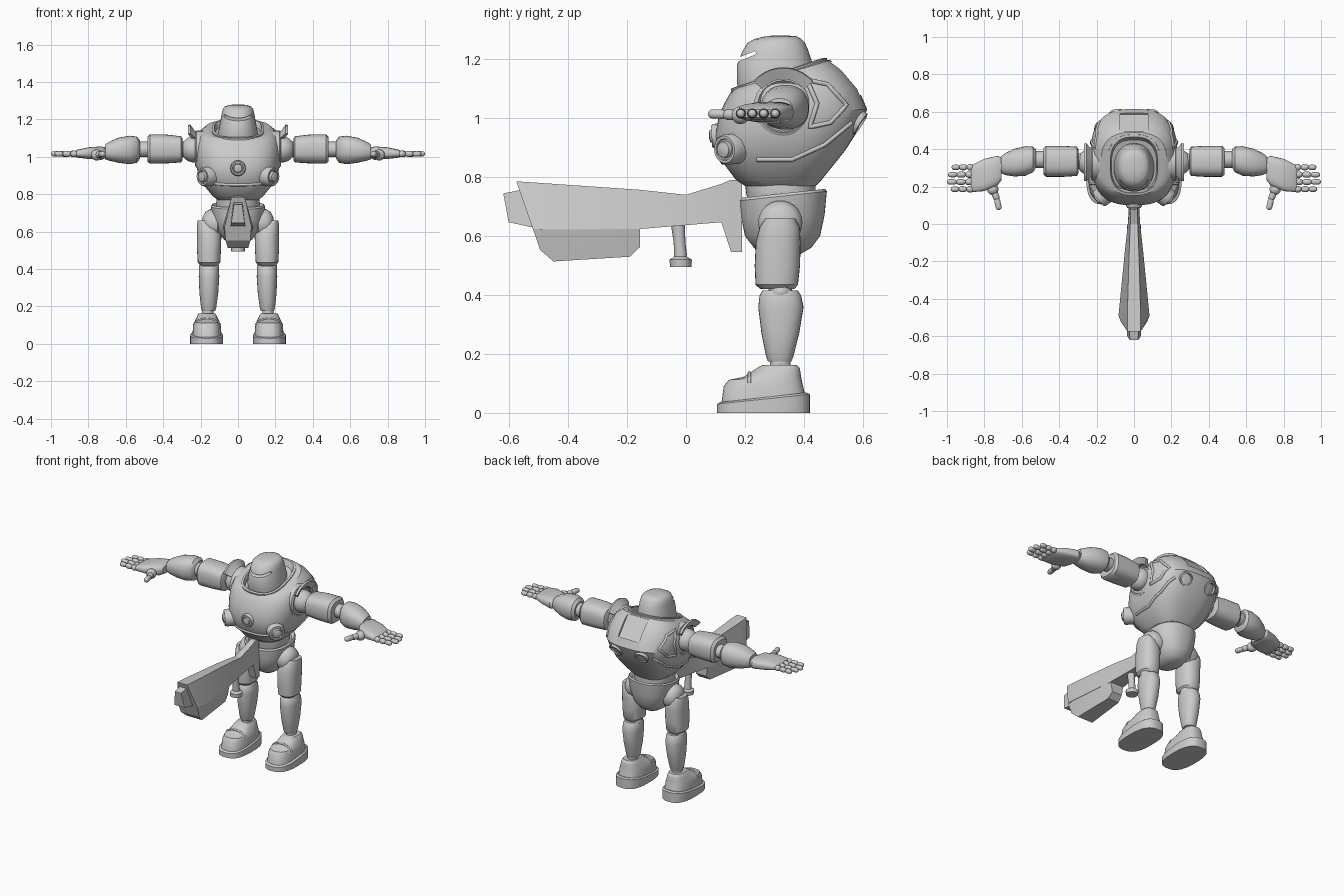
import bpy, bmesh, math
from mathutils import Vector, Matrix
from mathutils.bvhtree import BVHTree

if "Cube" in bpy.data.objects:
    bpy.data.objects.remove(bpy.data.objects["Cube"])

grey = bpy.data.materials.new("plain grey")
grey.use_nodes = True
grey.diffuse_color = (0.6, 0.6, 0.6, 1)
grey.node_tree.nodes["Principled BSDF"].inputs["Base Color"].default_value = (0.6, 0.6, 0.6, 1)


def finish(obj, mirror=False, angle=35):
    """Material, smoothing and optional left/right mirroring."""
    obj.data.materials.append(grey)
    bpy.ops.object.select_all(action='DESELECT')
    obj.select_set(True)
    bpy.context.view_layer.objects.active = obj
    bpy.ops.object.shade_smooth_by_angle(angle=math.radians(angle))
    if mirror:
        obj.modifiers.new("Mirror", 'MIRROR')
    return obj


def loft(name, rings, mirror=False, angle=35, matrix=None):
    """Skin a list of equal point rings and cap both ends."""
    bm = bmesh.new()
    loops = [[bm.verts.new(p) for p in ring] for ring in rings]
    n = len(loops[0])
    for a, b in zip(loops, loops[1:]):
        for i in range(n):
            j = (i + 1) % n
            bm.faces.new((a[i], a[j], b[j], b[i]))
    bm.faces.new(loops[0])
    bm.faces.new(loops[-1])
    bmesh.ops.recalc_face_normals(bm, faces=bm.faces)
    if matrix:
        bm.transform(matrix)
    mesh = bpy.data.meshes.new(name)
    bm.to_mesh(mesh)
    bm.free()
    obj = bpy.data.objects.new(name, mesh)
    bpy.context.collection.objects.link(obj)
    return finish(obj, mirror, angle)


def unit_oval(n, e):
    pts = []
    for i in range(n):
        a = math.tau * i / n
        c, s = math.cos(a), math.sin(a)
        pts.append((math.copysign(abs(c) ** (2 / e), c), math.copysign(abs(s) ** (2 / e), s)))
    return pts


def shell(name, sections, cx=0, e=2.7, n=48, **kw):
    """Stacked tilted ovals: (front z, front y, back z, back y, half width)."""
    return loft(name, [[(cx + w * u, (yf + yb) / 2 + (yb - yf) / 2 * v,
                         (zf + zb) / 2 + (zb - zf) / 2 * v) for u, v in unit_oval(n, e)]
                       for zf, yf, zb, yb, w in sections], **kw)


def limb(name, sections, axis='Z', e=2.0, n=28, **kw):
    """Ovals along an axis: (position, centre a, centre b, radius a, radius b)."""
    def place(t, a, b):
        return (t, a, b) if axis == 'X' else (a, b, t)
    return loft(name, [[place(t, a + ra * u, b + rb * v) for u, v in unit_oval(n, e)]
                       for t, a, b, ra, rb in sections], mirror=True, **kw)


def lathe(name, profile, loc, direction, mirror=True, n=28):
    """Revolve (radius, height) pairs about a direction."""
    m = Matrix.Translation(loc) @ Vector(direction).to_track_quat('Z', 'Y').to_matrix().to_4x4()
    return loft(name, [[(r * u, r * v, h) for u, v in unit_oval(n, 2)] for r, h in profile],
                mirror=mirror, matrix=m)


def capsule(name, a, b, r, n=14):
    a, b = Vector(a), Vector(b)
    d = (b - a).length
    ends = [(math.sin(k), 1 - math.cos(k)) for k in (0.15, 0.6, 1.1, math.pi / 2)]
    profile = [(r * s, r * c) for s, c in ends] + [(r * s, d - r * c) for s, c in reversed(ends)]
    return lathe(name, profile, a, b - a, n=n)


def ball(name, loc, r):
    return lathe(name, [(r * math.sin(k * math.pi / 14), -r * math.cos(k * math.pi / 14))
                        for k in range(1, 14)], loc, (1, 0, 0))


def cut(target, name, size, loc, tilt):
    """Cut a tilted box out of a part."""
    bpy.ops.mesh.primitive_cube_add(size=1, location=loc, rotation=(math.radians(tilt), 0, 0))
    c = bpy.context.object
    c.name, c.scale = name, size
    c.hide_render = True
    c.hide_set(True)
    m = target.modifiers.new("Cut", 'BOOLEAN')
    m.operation, m.object, m.solver = 'DIFFERENCE', c, 'EXACT'


def ridge(name, target, starts, direction, r, closed=False, mirror=True):
    """Raised trim that follows a part's surface."""
    me = target.data
    tree = BVHTree.FromPolygons([v.co for v in me.vertices], [p.vertices for p in me.polygons])
    hits = [tree.ray_cast(Vector(s), Vector(direction))[0] for s in starts]
    hits = [h for h in hits if h]
    cu = bpy.data.curves.new(name, 'CURVE')
    cu.dimensions, cu.bevel_depth, cu.bevel_resolution = '3D', r, 2
    sp = cu.splines.new('POLY')
    sp.points.add(len(hits) - 1)
    for p, h in zip(sp.points, hits):
        p.co = (*h, 1)
    sp.use_cyclic_u = closed
    obj = bpy.data.objects.new(name, cu)
    bpy.context.collection.objects.link(obj)
    cu.materials.append(grey)
    if mirror:
        obj.modifiers.new("Mirror", 'MIRROR')


def between(pts, steps=6, closed=False):
    pairs = list(zip(pts, pts[1:] + (pts[:1] if closed else [])))
    return [Vector(a).lerp(Vector(b), k / steps) for a, b in pairs for k in range(steps)]


# Torso, collar and back recess
torso = shell("torso", [
    (.77, .20, .77, .44, .11), (.79, .17, .79, .46, .135), (.85, .125, .84, .50, .18),
    (.90, .105, .89, .54, .208), (.95, .10, .96, .585, .225), (1.01, .112, 1.03, .615, .232),
    (1.05, .13, 1.10, .585, .228), (1.085, .15, 1.165, .53, .21), (1.10, .165, 1.197, .49, .175),
    (1.10, .18, 1.197, .465, .135), (1.06, .19, 1.13, .45, .12)])
cut(torso, "back_recess_cutter", (.15, .15, .1), (0, .576, 1.163), -50)
shell("collar", [(1.07, .16, 1.18, .48, .14), (1.10, .152, 1.205, .478, .14),
                 (1.105, .165, 1.205, .465, .127), (1.07, .18, 1.17, .45, .12)])
ridge("side_panel_rim", torso, between([(1, .41, 1.13), (1, .48, 1.115), (1, .545, 1.045),
      (1, .49, .985), (1, .42, .97), (1, .445, 1.05)], closed=True), (-1, 0, 0), .008, True)
ridge("chest_band", torso, [(x / 50, -1, .85 + .4 * (x / 50) ** 2) for x in range(-7, 8)],
      (0, 1, 0), .008, mirror=False)
ridge("lower_side_band", torso, between([(1, .24, .86), (1, .36, .86), (1, .47, .91), (1, .58, 1.0)]),
      (-1, 0, 0), .008)
lathe("back_vent", [(.045, -.03), (.042, .01), (.034, .012), (.03, -.01)], (.09, .585, .985), (.1, .8, -.5))
button = [(.052, -.03), (.052, .02), (.046, .03), (.037, .03), (.035, .023), (.029, .023), (.026, .038), (.01, .043)]
lathe("side_button", button, (.168, .15, .895), (.75, -.65, -.05))
lathe("centre_button", [(r * .8, h * .7) for r, h in button], (0, .108, .94), (0, -1, -.05), mirror=False)

# Helmet with visor slit
helmet = shell("helmet", [
    (1.06, .185, 1.10, .43, .105), (1.12, .173, 1.13, .435, .107), (1.18, .173, 1.19, .428, .095),
    (1.224, .19, 1.23, .415, .088), (1.255, .208, 1.257, .403, .081), (1.268, .23, 1.27, .39, .07),
    (1.276, .26, 1.278, .375, .05), (1.28, .29, 1.28, .35, .02)], e=2.2)
cut(helmet, "visor_cutter", (.3, .09, .012), (0, .195, 1.206), 22)

# Waist and pelvis
shell("waist", [(.68, .22, .68, .44, .10), (.74, .205, .75, .44, .118), (.785, .2, .785, .44, .112)], e=2.3)
shell("pelvis", [
    (.535, .27, .54, .39, .045), (.555, .235, .56, .425, .075), (.60, .20, .60, .455, .11),
    (.66, .188, .67, .47, .135), (.72, .183, .752, .478, .145), (.73, .19, .76, .472, .138),
    (.72, .205, .74, .455, .122)], e=2.3)
lathe("hip_joint", [(.055, -.05), (.075, -.03), (.075, .01), (.06, .035), (.03, .05)], (.14, .32, .645), (1, 0, 0))

# Legs
limb("thigh", [(.42, .155, .31, .045, .058), (.435, .155, .308, .06, .072), (.50, .155, .31, .064, .077),
               (.58, .154, .313, .065, .076), (.63, .165, .318, .055, .068), (.66, .185, .32, .03, .05)], e=2.3)
capsule("knee", (.10, .32, .41), (.21, .32, .41), .042)
limb("shin", [(.175, .157, .318, .034, .04), (.19, .157, .318, .04, .046), (.27, .156, .32, .05, .064),
              (.36, .155, .322, .055, .077), (.40, .155, .32, .053, .07), (.415, .155, .32, .045, .06)], e=2.2)
limb("ankle", [(.14, .16, .32, .03, .035), (.185, .16, .32, .03, .035)])
shell("sole", [(0, .105, 0, .42, .088), (.03, .105, .063, .42, .088), (.036, .115, .069, .41, .08)],
      cx=.168, mirror=True)
boot = shell("boot", [(.03, .12, .06, .405, .078), (.09, .128, .10, .395, .074), (.112, .145, .125, .39, .067),
                      (.122, .195, .148, .387, .058), (.155, .245, .155, .384, .05), (.163, .26, .163, .375, .043)],
             cx=.166, mirror=True)
ridge("toe_cap_seam", boot, [(.166 + x / 100, .215, 1) for x in range(-7, 8)], (0, 0, -1), .006)

# Arms and shoulder guards
lathe("shoulder_socket", [(.10, -.03), (.10, .012), (.088, .02), (.08, .01), (.07, .01)], (.21, .33, 1.04), (1, 0, 0))
ball("shoulder_ball", (.235, .33, 1.04), .07)
arc = [math.radians(a) for a in range(-50, 51, 10)]
loft("shoulder_guard", [[(x, .33 + r * math.sin(a), 1.04 + r * math.cos(a))
     for x, r in ((.22, .092), (.25, .092), (.268, .13), (.255, .133), (.235, .105))] for a in arc], mirror=True)
limb("shoulder_link", [(.25, .335, 1.04, .042, .042), (.33, .335, 1.04, .042, .042)], 'X')
limb("upper_arm", [(.298, .335, 1.04, .065, .06), (.305, .335, 1.04, .078, .07), (.38, .335, 1.042, .083, .077),
                   (.47, .335, 1.042, .083, .078), (.485, .335, 1.04, .07, .066)], 'X', 2.7)
limb("elbow", [(.47, .345, 1.04, .045, .042), (.57, .345, 1.04, .045, .042)], 'X')
limb("forearm", [(.525, .35, 1.04, .05, .05), (.54, .345, 1.038, .068, .07), (.58, .337, 1.037, .079, .076),
                 (.64, .328, 1.035, .074, .067), (.69, .32, 1.03, .058, .05), (.71, .317, 1.027, .045, .04)], 'X', 2.3)
limb("wrist", [(.69, .31, 1.025, .032, .028), (.74, .30, 1.022, .032, .028)], 'X')

# Hands
limb("palm", [(.708, .295, 1.02, .06, .026), (.73, .285, 1.02, .08, .036), (.80, .262, 1.02, .086, .031),
              (.86, .245, 1.017, .074, .021), (.872, .244, 1.016, .066, .014)], 'X', 3)
for i, tip in enumerate((.975, .995, 1.0, .98)):
    y, start = .303 - .039 * i, .855
    step = (tip - start) / 3
    for k in range(3):
        a = start + step * k - .004 * (k > 0)
        capsule(f"finger_{i + 1}_joint_{k + 1}", (a, y, 1.016), (start + step * (k + 1), y, 1.016), .0175 - .0015 * k)
ball("thumb_base", (.755, .185, 1.01), .03)
capsule("thumb_lower", (.755, .19, 1.01), (.73, .125, 1.013), .018)
capsule("thumb_tip", (.735, .14, 1.013), (.72, .075, 1.015), .016)


# Long blaster held at the front
def wedge(name, sections):
    """Trapezoids along y: (top y, z, half width, bottom y, z, half width)."""
    loft(name, [[(-a, y, z), (a, y, z), (b, v, w), (-b, v, w)] for y, z, a, v, w, b in sections], angle=20)


wedge("blaster_body", [(-.576, .786, .035, -.52, .625, .072), (-.49, .78, .036, -.49, .622, .083),
                       (-.156, .757, .026, -.156, .624, .05), (0, .74, .02, 0, .637, .033),
                       (.12, .777, .019, .12, .647, .026), (.15, .79, .019, .153, .546, .024),
                       (.19, .79, .019, .19, .546, .024)])
wedge("blaster_pod", [(-.52, .626, .072, -.495, .553, .066), (-.48, .626, .08, -.45, .514, .055),
                      (-.19, .626, .052, -.19, .53, .04), (-.156, .626, .048, -.156, .563, .036)])
wedge("blaster_muzzle", [(-.62, .745, .022, -.602, .647, .036), (-.53, .762, .025, -.50, .625, .04)])
loft("blaster_grip", [[(r * u, y + r * v, z) for u, v in unit_oval(16, 2)] for z, y, r in (
    (.495, -.018, .036), (.52, -.018, .038), (.53, -.018, .022), (.58, -.022, .02), (.645, -.028, .024))])
